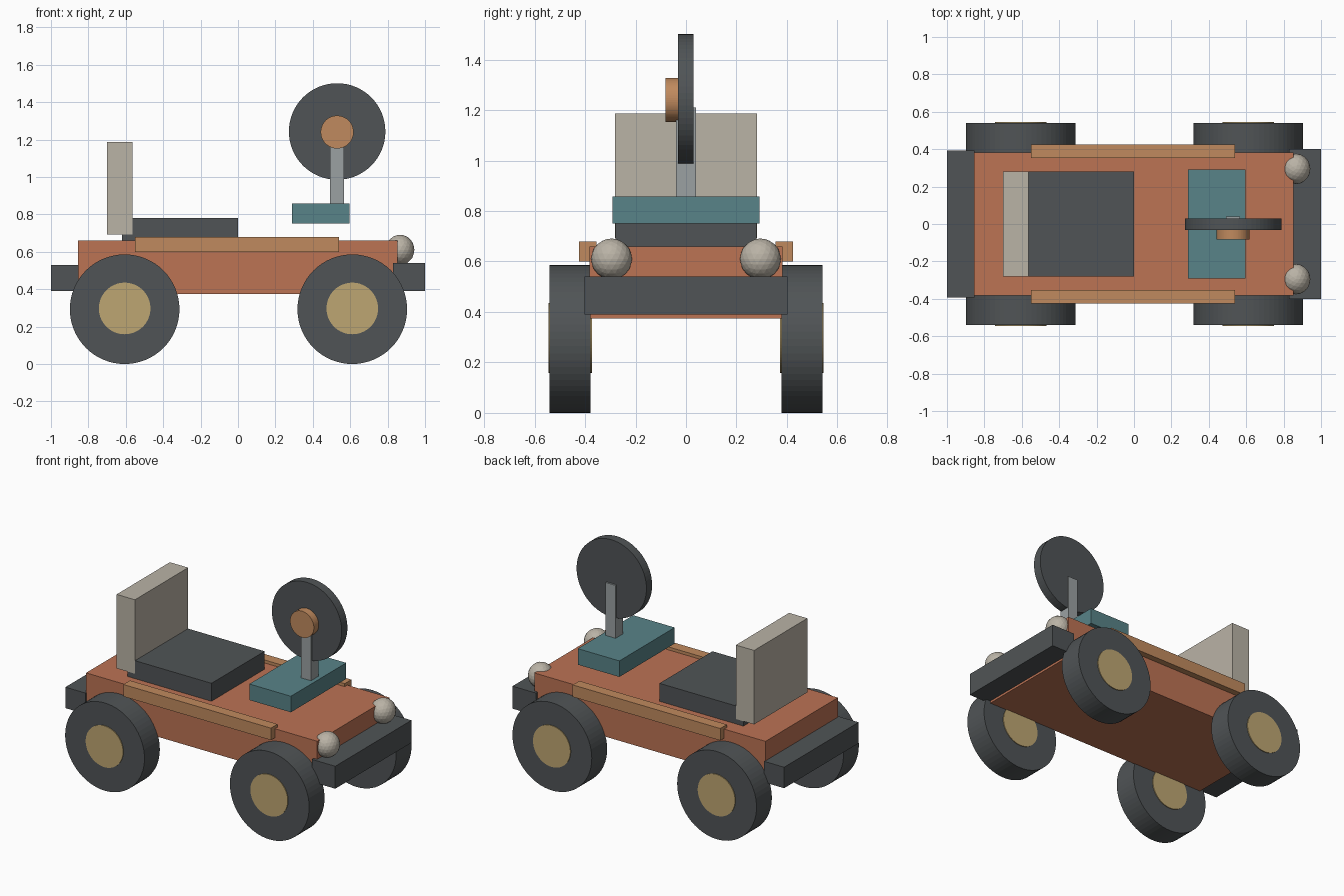
import bpy
from math import pi

cube = bpy.data.objects.get("Cube")
if cube:
    bpy.data.objects.remove(cube)


def material(name, hex_code):
    """Flat material from an sRGB hex string, stored as linear values."""
    rgb = [int(hex_code[i:i + 2], 16) / 255 for i in (0, 2, 4)]
    col = [c / 12.92 if c < 0.04 else ((c + 0.055) / 1.055) ** 2.4 for c in rgb] + [1]
    m = bpy.data.materials.new(name)
    m.use_nodes = True
    m.diffuse_color = col
    m.node_tree.nodes["Principled BSDF"].inputs["Base Color"].default_value = col
    return m


terracotta = material("terracotta", "BC7354")
charcoal = material("charcoal", "505456")
sand = material("sand", "BEA672")
amber = material("amber", "C08A5E")
stone = material("stone", "BAB3A6")
teal = material("teal", "588388")
steel = material("steel", "9BA1A2")


def finish(name, mat):
    ob = bpy.context.object
    ob.name = name
    ob.data.materials.append(mat)
    return ob


def box(name, mat, x, y, z):
    """Box from its (min, max) range on each axis."""
    bpy.ops.mesh.primitive_cube_add(size=1, location=[sum(r) / 2 for r in (x, y, z)])
    ob = finish(name, mat)
    ob.scale = [r[1] - r[0] for r in (x, y, z)]
    return ob


def disc(name, mat, x, y, z, radius):
    """Cylinder whose axis runs along y, over the given y range."""
    bpy.ops.mesh.primitive_cylinder_add(
        vertices=64, radius=radius, depth=y[1] - y[0],
        location=(x, sum(y) / 2, z), rotation=(pi / 2, 0, 0))
    return finish(name, mat)


# Chassis and bumpers
box("body", terracotta, (-0.855, 0.853), (-0.382, 0.382), (0.375, 0.66))
box("rear_bumper", charcoal, (-1, -0.853), (-0.393, 0.393), (0.39, 0.53))
box("front_bumper", charcoal, (0.828, 1), (-0.402, 0.402), (0.39, 0.54))

# Seat
box("seat", charcoal, (-0.62, 0), (-0.28, 0.28), (0.65, 0.78))
box("seat_back", stone, (-0.70, -0.565), (-0.281, 0.281), (0.693, 1.187))

# Dashboard and steering
box("dashboard", teal, (0.288, 0.595), (-0.292, 0.292), (0.75, 0.857))
box("steering_column", steel, (0.492, 0.567), (-0.04, 0.04), (0.84, 1.21))
disc("steering_wheel", charcoal, 0.53, (-0.031, 0.029), 1.243, 0.258)
disc("steering_hub", amber, 0.53, (-0.082, -0.02), 1.24, 0.088)

# Paired parts on each side
for side, s in (("right", -1), ("left", 1)):
    def span(a, b):
        return sorted((s * a, s * b))

    box(side + "_rail", amber, (-0.55, 0.54), span(0.354, 0.424), (0.60, 0.68))
    for end, x in (("rear", -0.606), ("front", 0.611)):
        disc(f"{end}_{side}_tyre", charcoal, x, span(0.378, 0.54), 0.293, 0.293)
        disc(f"{end}_{side}_hub", sand, x, span(0.373, 0.545), 0.297, 0.138)

    bpy.ops.mesh.primitive_ico_sphere_add(
        subdivisions=3, radius=0.081, location=(0.866, s * 0.295, 0.61))
    finish(side + "_headlight", stone).scale = (0.95, 1, 1)
